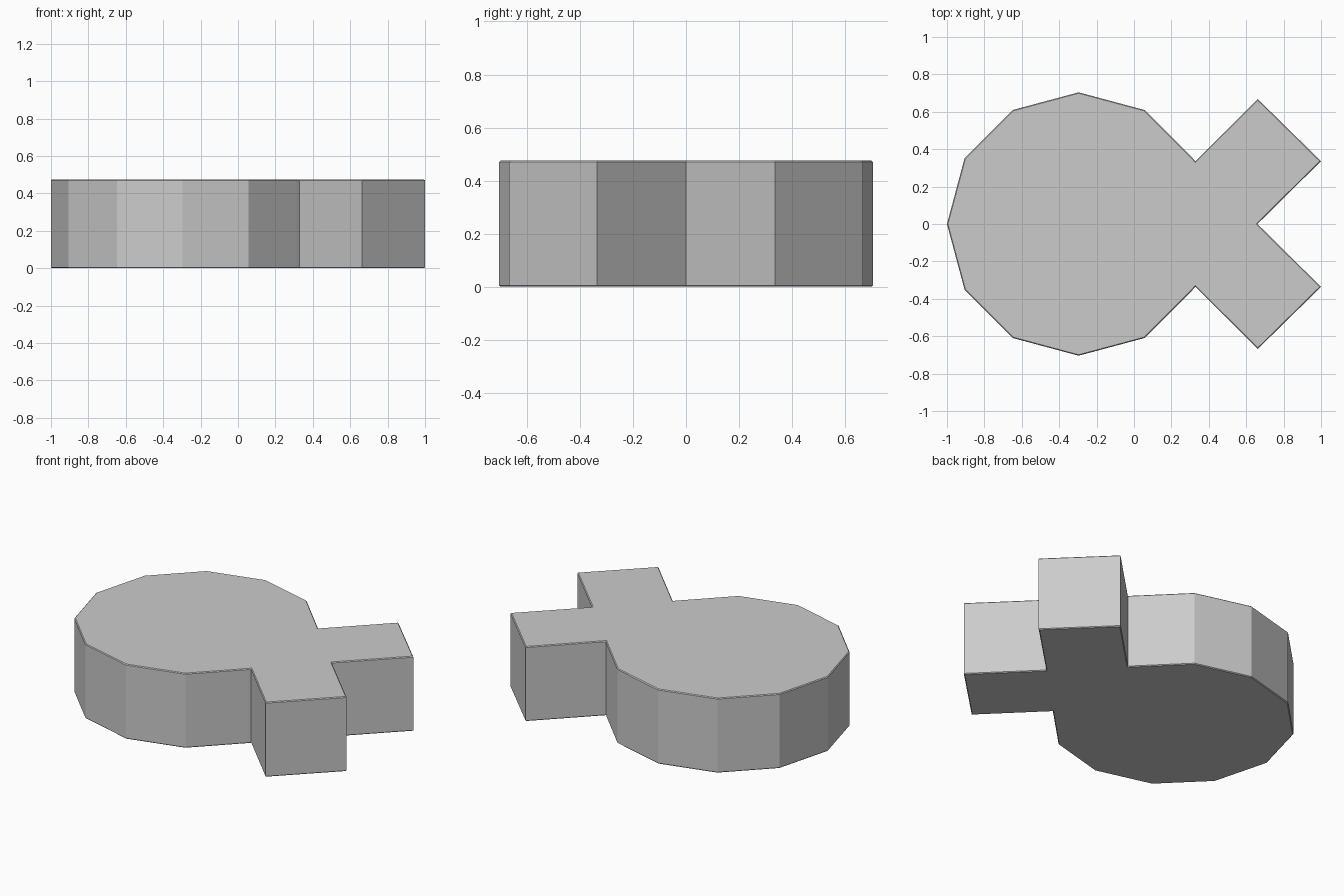
import bpy, bmesh
from math import cos, sin, radians

if "Cube" in bpy.data.objects:
    bpy.data.objects.remove(bpy.data.objects["Cube"])

HEIGHT = 0.475
CENTRE_X, RADIUS = -0.296, 0.704

# Upper half outline: twelve-sided body, then the diagonal square arm
half = [(CENTRE_X + RADIUS * cos(radians(a)), RADIUS * sin(radians(a)))
        for a in range(150, 29, -30)]
half += [(0.328, 0.336), (0.662, 0.668), (1.0, 0.336)]
outline = [(-1.0, 0.0)] + half + [(0.66, 0.0)] + [(x, -y) for x, y in reversed(half)]

# Extrude the outline into a flat slab
bm = bmesh.new()
base = bm.faces.new([bm.verts.new((x, y, 0)) for x, y in outline])
top = bmesh.ops.extrude_face_region(bm, geom=[base])["geom"]
bmesh.ops.translate(bm, vec=(0, 0, HEIGHT),
                    verts=[v for v in top if isinstance(v, bmesh.types.BMVert)])
bmesh.ops.recalc_face_normals(bm, faces=bm.faces)

# Fine chamfer on the top and bottom rims
rims = [e for e in bm.edges if abs(e.verts[0].co.z - e.verts[1].co.z) < 1e-4]
bmesh.ops.bevel(bm, geom=rims, offset=0.005, segments=1, affect='EDGES')

mesh = bpy.data.meshes.new("forked_slab")
bm.to_mesh(mesh)
bm.free()
slab = bpy.data.objects.new("forked_slab", mesh)
bpy.context.collection.objects.link(slab)
